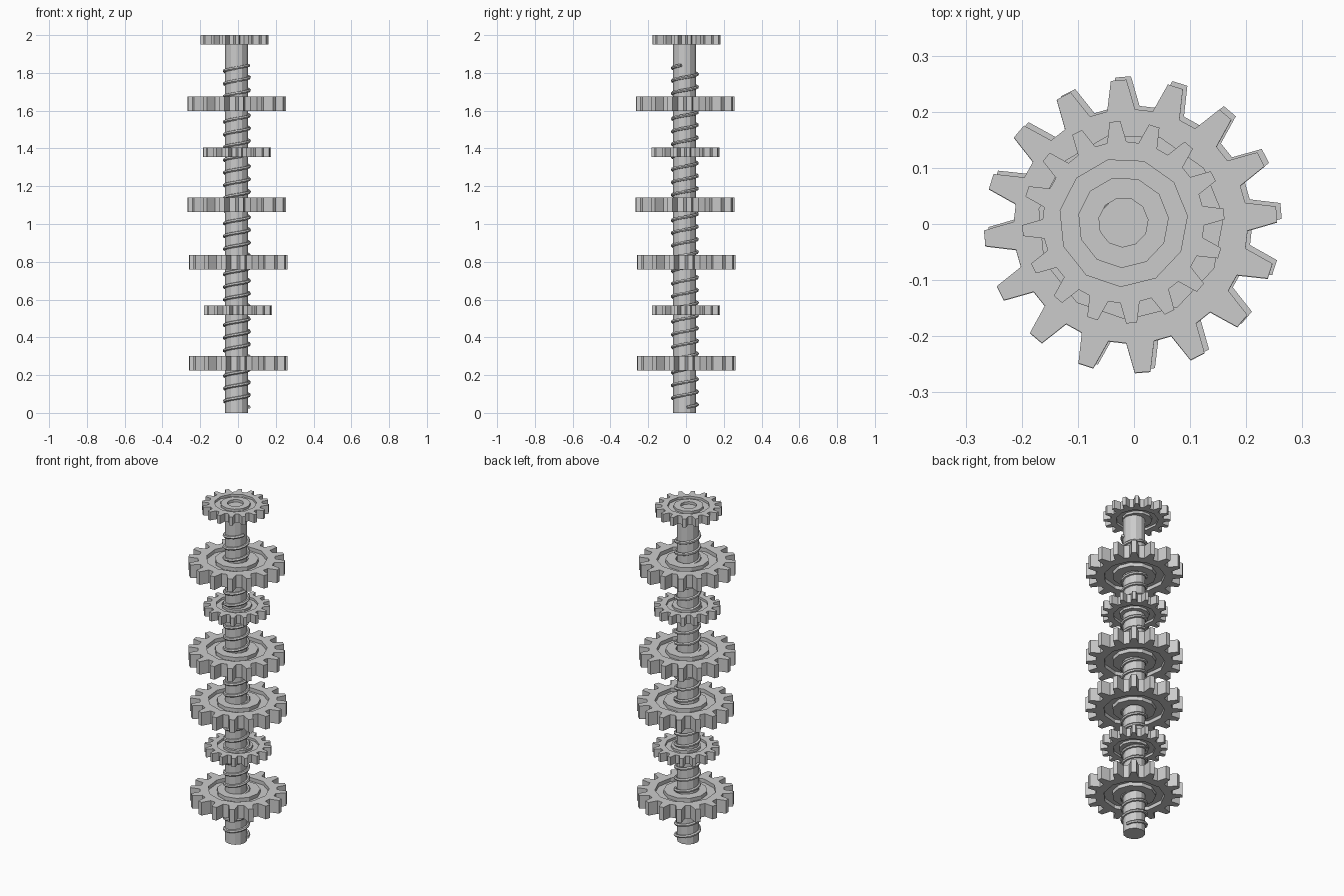
import bpy, math
from mathutils import Vector

if "Cube" in bpy.data.objects:
    bpy.data.objects.remove(bpy.data.objects["Cube"])

TEETH = 16
SIDES = 11


def circle(r, n=SIDES, phase=0.1):
    return [(r * math.cos(phase + i * math.tau / n), r * math.sin(phase + i * math.tau / n)) for i in range(n)]


def toothed_outline(s):
    # one tapered tooth: root, tip, tip, root
    pts = []
    for i in range(TEETH):
        a = math.radians(4.7) + i * math.tau / TEETH
        c, d = math.cos(a), math.sin(a)
        for r, w in ((0.207, -0.025), (0.261, -0.014), (0.261, 0.014), (0.207, 0.025)):
            pts.append((s * (r * c - w * d), s * (r * d + w * c)))
    return pts


def plate(name, outlines, height, loc):
    # flat plate with holes, cut from nested outlines
    cu = bpy.data.curves.new(name, 'CURVE')
    cu.dimensions = '2D'
    cu.fill_mode = 'BOTH'
    cu.extrude = height / 2
    for pts in outlines:
        sp = cu.splines.new('POLY')
        sp.points.add(len(pts) - 1)
        for p, (x, y) in zip(sp.points, pts):
            p.co = (x, y, 0, 1)
        sp.use_cyclic_u = True
    ob = bpy.data.objects.new(name, cu)
    ob.location = loc
    bpy.context.collection.objects.link(ob)
    return ob


def gear(name, s, h, loc):
    plate(name + "_rim", [toothed_outline(s), circle(0.166 * s)], h, loc)
    plate(name + "_web", [circle(0.170 * s), circle(0.100 * s)], h * 0.45, loc)
    plate(name + "_hub", [circle(0.118 * s), circle(0.064 * s)], h, loc)


# gears: scale, thickness, centre
gears = [
    (1.0, 0.078, (0.002, 0.002, 0.263)),
    (0.69, 0.05, (0.000, 0.000, 0.543)),
    (1.0, 0.078, (0.002, 0.002, 0.797)),
    (1.0, 0.078, (-0.006, -0.005, 1.102)),
    (0.69, 0.05, (-0.005, -0.003, 1.380)),
    (1.0, 0.078, (-0.006, -0.004, 1.636)),
    (0.69, 0.05, (-0.019, 0.003, 1.975)),
]
for i, (s, h, loc) in enumerate(gears):
    gear(f"gear_{i + 1}", s, h, loc)

# central shaft
bpy.ops.mesh.primitive_cylinder_add(vertices=12, radius=0.06, depth=1.985, location=(-0.008, -0.008, 0.9925))
bpy.context.object.name = "shaft"

# spiral thread wound up the shaft
cu = bpy.data.curves.new("spiral_thread", 'CURVE')
cu.dimensions = '3D'
cu.bevel_depth = 0.009
cu.bevel_resolution = 1
cu.use_fill_caps = True
turns, per_turn = 26.92, 14
n = int(turns * per_turn)
sp = cu.splines.new('POLY')
sp.points.add(n)
for i, p in enumerate(sp.points):
    a = 0.2 + i / n * turns * math.tau
    p.co = (-0.006 + 0.066 * math.cos(a), -0.006 + 0.066 * math.sin(a), 0.03 + 1.81 * i / n, 1)
sp.use_smooth = False
thread = bpy.data.objects.new("spiral_thread", cu)
bpy.context.collection.objects.link(thread)

# turn curves into flat-shaded meshes
bpy.ops.object.select_all(action='DESELECT')
for ob in bpy.context.collection.objects:
    if ob.type == 'CURVE':
        ob.select_set(True)
        bpy.context.view_layer.objects.active = ob
bpy.ops.object.convert(target='MESH')
for ob in bpy.context.collection.objects:
    ob.data.polygons.foreach_set("use_smooth", [False] * len(ob.data.polygons))
